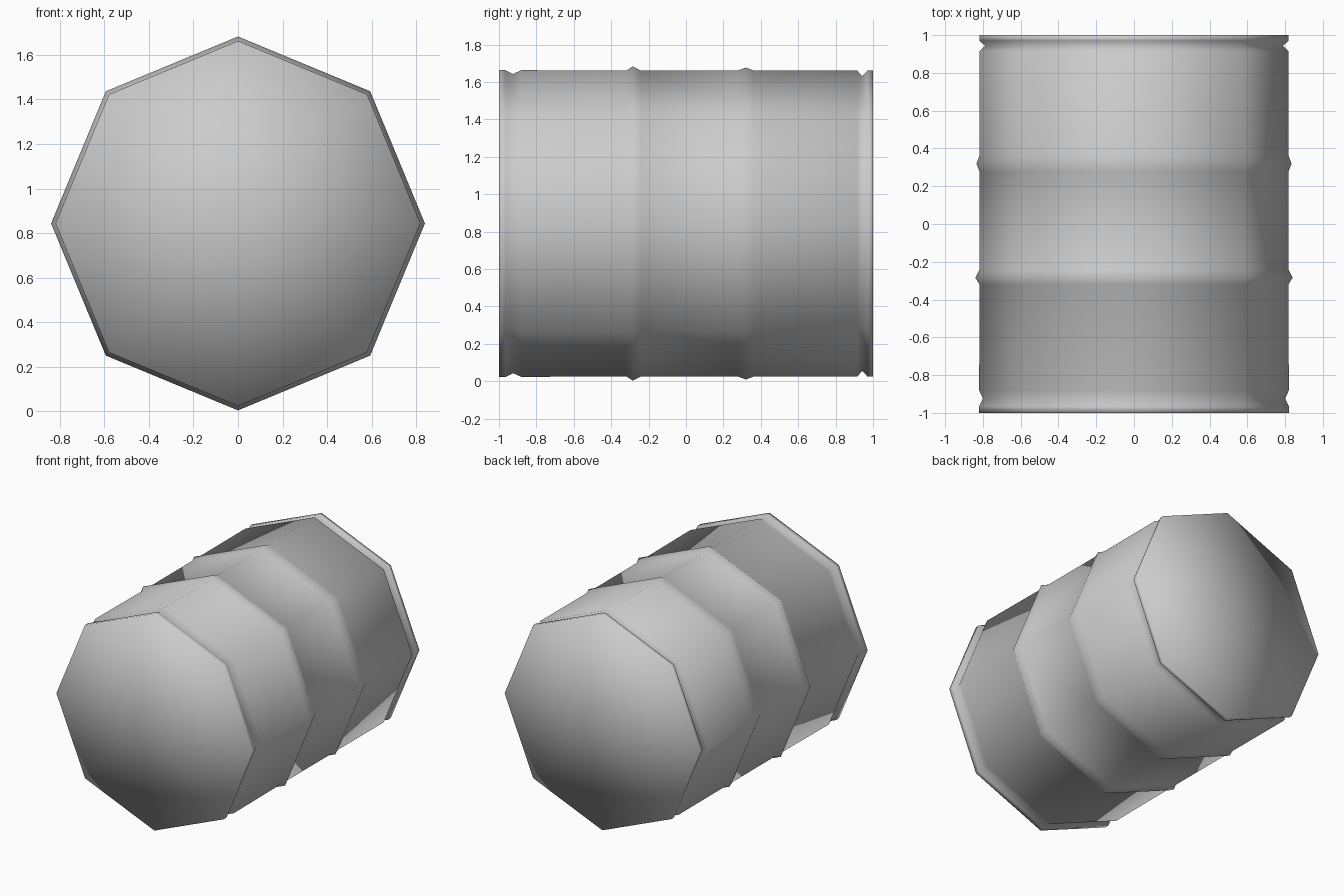
import bpy, bmesh
from math import sin, cos, pi

if "Cube" in bpy.data.objects:
    bpy.data.objects.remove(bpy.data.objects["Cube"])

SIDES = 8
CENTRE_Z = 0.843

# Barrel profile: (position along y, radius)
profile = [
    (-1.0, 0.82), (-0.965, 0.82), (-0.925, 0.80), (-0.88, 0.82),   # front rim groove
    (-0.32, 0.817), (-0.285, 0.84), (-0.24, 0.817),                # front hoop
    (0.275, 0.817), (0.32, 0.834), (0.365, 0.817),                 # back hoop
    (0.915, 0.818), (0.943, 0.788), (0.97, 0.818), (1.0, 0.818),   # back rim groove
]

bm = bmesh.new()
rings = []
for y, r in profile:
    rings.append([bm.verts.new((r * cos(2 * pi * i / SIDES), y,
                                CENTRE_Z + r * sin(2 * pi * i / SIDES)))
                  for i in range(SIDES)])

# Side walls
for a, b in zip(rings, rings[1:]):
    for i in range(SIDES):
        j = (i + 1) % SIDES
        bm.faces.new((a[i], a[j], b[j], b[i]))

# End lids, fanned from a centre point
for ring, y in ((rings[0], -1.0), (rings[-1], 1.0)):
    hub = bm.verts.new((0, y, CENTRE_Z))
    for i in range(SIDES):
        bm.faces.new((ring[i], ring[(i + 1) % SIDES], hub))

bmesh.ops.recalc_face_normals(bm, faces=bm.faces)
for f in bm.faces:
    f.smooth = True

mesh = bpy.data.meshes.new("barrel")
bm.to_mesh(mesh)
bm.free()
barrel = bpy.data.objects.new("barrel", mesh)
bpy.context.collection.objects.link(barrel)
